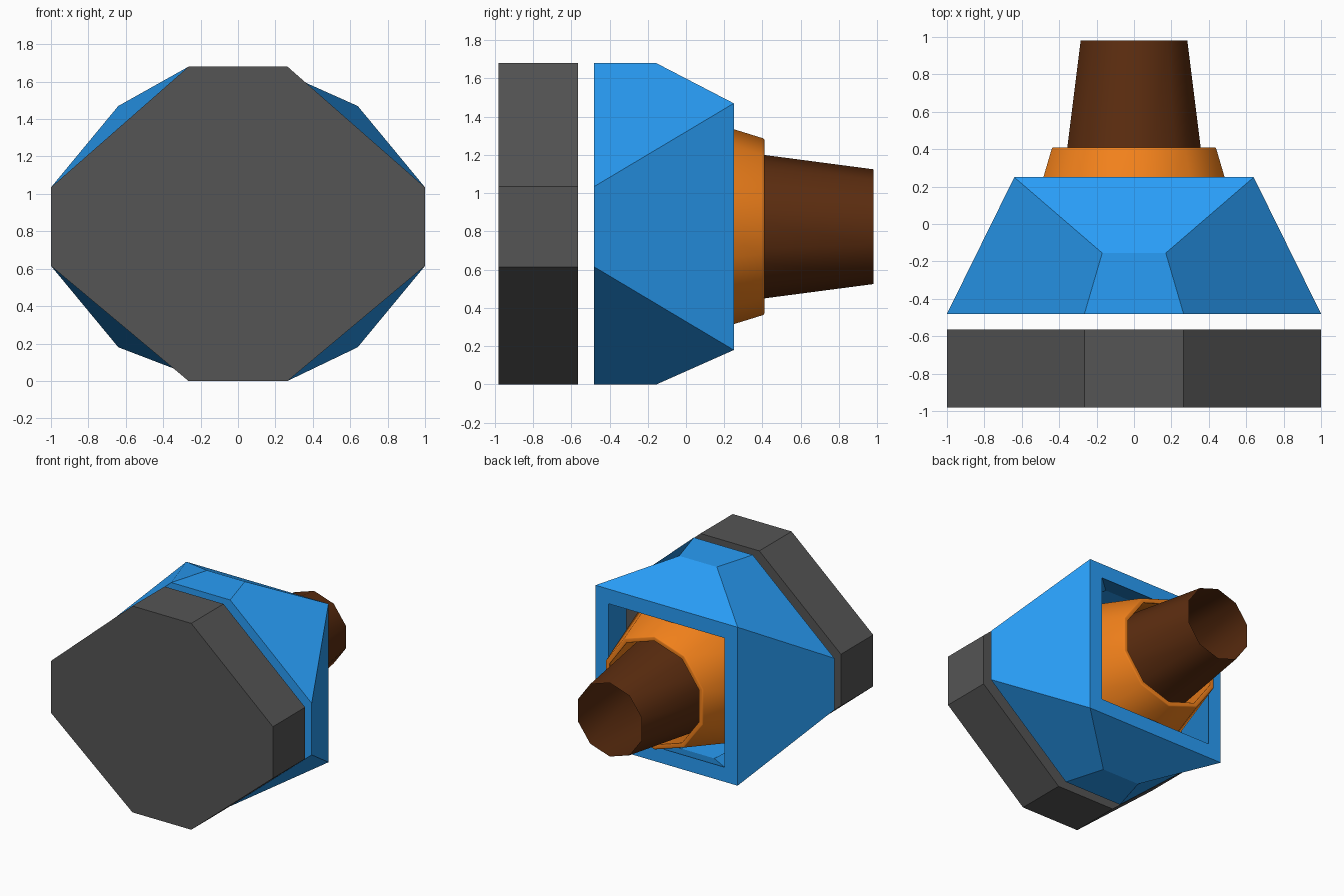
import bpy, bmesh
from math import sin, cos, pi, radians

if "Cube" in bpy.data.objects:
    bpy.data.objects.remove(bpy.data.objects["Cube"])

CZ = 0.825  # height of the common axis


def material(name, rgb):
    m = bpy.data.materials.new(name)
    m.diffuse_color = (*rgb, 1)
    m.use_nodes = True
    m.node_tree.nodes["Principled BSDF"].inputs["Base Color"].default_value = m.diffuse_color
    return m


def finish(bm, name, mat, smooth=False):
    bmesh.ops.remove_doubles(bm, verts=bm.verts, dist=1e-5)
    bmesh.ops.recalc_face_normals(bm, faces=bm.faces)
    me = bpy.data.meshes.new(name)
    bm.to_mesh(me)
    bm.free()
    ob = bpy.data.objects.new(name, me)
    bpy.context.collection.objects.link(ob)
    me.materials.append(mat)
    if smooth:
        bpy.ops.object.select_all(action='DESELECT')
        bpy.context.view_layer.objects.active = ob
        ob.select_set(True)
        bpy.ops.object.shade_smooth_by_angle(angle=radians(40))
    return ob


def face(bm, *pts):
    bm.faces.new([bm.verts.new(p) for p in pts])


def lathe(name, profile, mat, closed, sides=10, bevel=0):
    """Spin (radius, y) points around the y axis, a corner pointing up."""
    bm = bmesh.new()
    rings = [[bm.verts.new((r * sin(2 * pi * i / sides), y,
                            CZ + r * cos(2 * pi * i / sides)))
              for i in range(sides)] for r, y in profile]
    pairs = list(zip(rings, rings[1:]))
    if closed:
        pairs.append((rings[-1], rings[0]))
    for a, b in pairs:
        for i in range(sides):
            j = (i + 1) % sides
            bm.faces.new((a[i], a[j], b[j], b[i]))
    if bevel:
        hoops = [bm.edges.get((r[i], r[i - 1])) for r in rings for i in range(sides)]
        bmesh.ops.bevel(bm, geom=hoops, offset=bevel, segments=3,
                        profile=.5, affect='EDGES')
    return finish(bm, name, mat, smooth=True)


# Front plate: octagonal slab
OCT = [(-1, .615), (-.265, 0), (.265, 0), (1, .615),
       (1, 1.035), (.265, 1.68), (-.265, 1.68), (-1, 1.035)]
bm = bmesh.new()
f = bm.faces.new([bm.verts.new((x, -.98, z)) for x, z in OCT])
ext = bmesh.ops.extrude_face_region(bm, geom=[f], use_keep_orig=True)
bmesh.ops.translate(bm, vec=(0, .415, 0),
                    verts=[g for g in ext['geom'] if isinstance(g, bmesh.types.BMVert)])
finish(bm, "front_plate", material("dark_grey", (.09, .09, .09)))


# Housing: thick shell from an octagonal front to a square back
def corner(key, sx, sz, inner):
    x, y, z_top, z_bot, k = {
        'A': (.265, -.48, 1.68, 0, .87),
        'B': (.17, -.155, 1.68, 0, .86),
        'C': (.64, .25, 1.47, .18, .815),
        'D': (1, -.48, 1.035, .615, .87)}[key]
    z = z_top if sz > 0 else z_bot
    if inner:
        x, z = x * k, CZ + (z - CZ) * k
    return (sx * x, y, z)


bm = bmesh.new()
for inner in (False, True):
    P = lambda key, sx, sz: corner(key, sx, sz, inner)
    for s in (-1, 1):
        # top / bottom panels, then side panels
        face(bm, P('A', -1, s), P('A', 1, s), P('B', 1, s), P('B', -1, s))
        face(bm, P('B', -1, s), P('B', 1, s), P('C', 1, s), P('C', -1, s))
        face(bm, P('D', s, -1), P('D', s, 1), P('C', s, 1), P('C', s, -1))
        # corner panels, folding along alternating diagonals
        for t in (-1, 1):
            order = 'BCDA' if s * t > 0 else 'ABCD'
            face(bm, *(P(key, s, t) for key in order))
# front and back rims joining the two skins
front = [('D', -1, -1), ('A', -1, -1), ('A', 1, -1), ('D', 1, -1),
         ('D', 1, 1), ('A', 1, 1), ('A', -1, 1), ('D', -1, 1)]
back = [('C', -1, -1), ('C', 1, -1), ('C', 1, 1), ('C', -1, 1)]
for loop in (front, back):
    for p, q in zip(loop, loop[1:] + loop[:1]):
        face(bm, corner(*p, False), corner(*q, False),
             corner(*q, True), corner(*p, True))
finish(bm, "housing", material("blue", (.022, .34, .93)))

# Collar: thick tapered ring nested in the housing
lathe("collar", [(.735, -.48), (.46, .41), (.42, .41), (.695, -.48)],
      material("orange", (.89, .22, .011)), closed=True, bevel=.008)

# Nozzle: open thin-walled tapered tube
lathe("nozzle", [(.455, -.2), (.30, .98)],
      material("brown", (.107, .026, .005)), closed=False)
